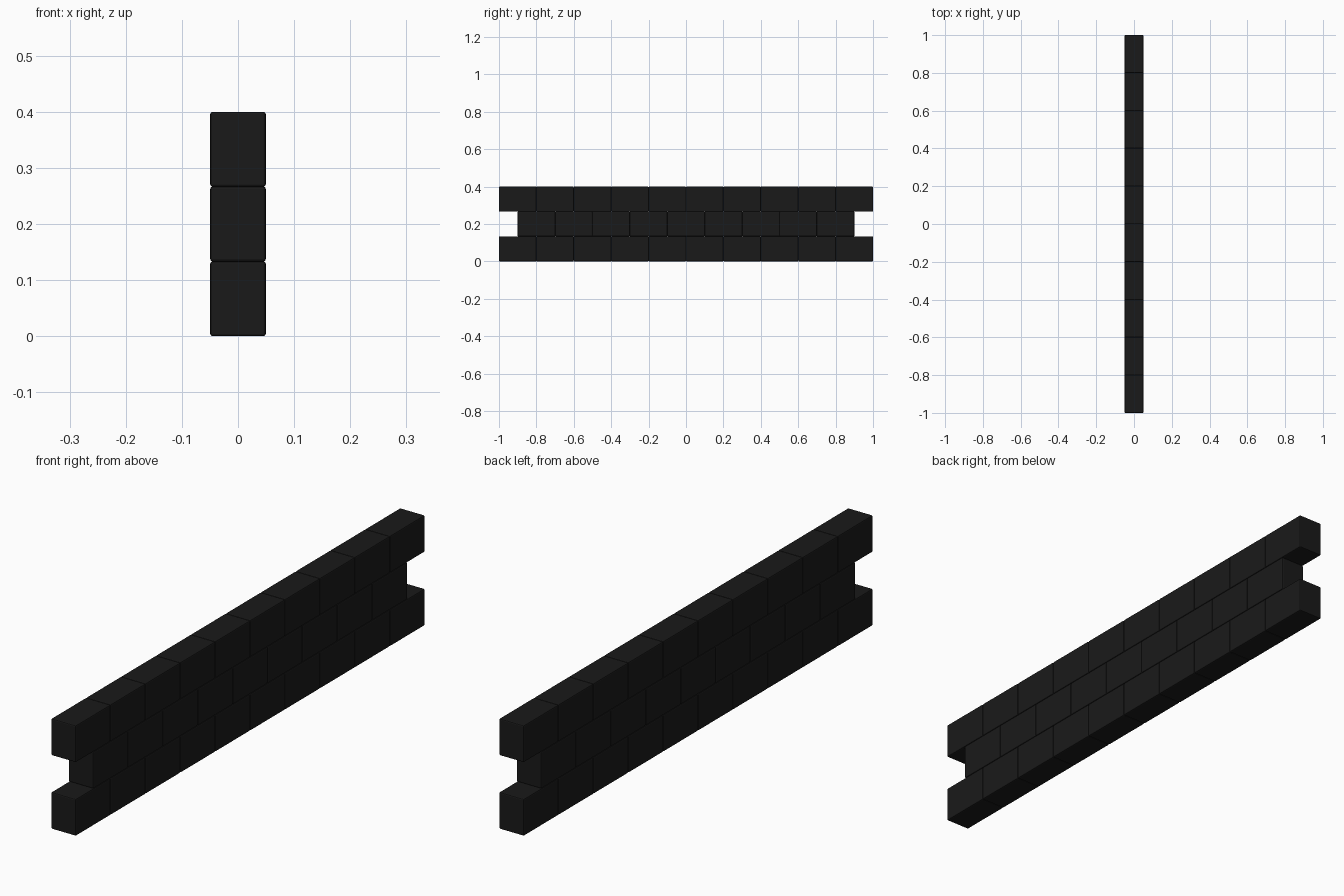
import bpy

if "Cube" in bpy.data.objects:
    bpy.data.objects.remove(bpy.data.objects["Cube"])

LENGTH, DEPTH, HEIGHT = 0.2, 0.099, 0.4 / 3

dark = bpy.data.materials.new("dark_stone")
dark.diffuse_color = (0.01, 0.01, 0.01, 1)
dark.use_nodes = True
dark.node_tree.nodes["Principled BSDF"].inputs["Base Color"].default_value = dark.diffuse_color


def brick(name, y, z):
    # one block with softly rounded edges
    bpy.ops.mesh.primitive_cube_add(size=1, location=(0, y, z))
    ob = bpy.context.object
    ob.name = name
    ob.scale = (DEPTH, LENGTH, HEIGHT)
    bpy.ops.object.transform_apply(location=False, rotation=False, scale=True)
    ob.data.materials.append(dark)
    bevel = ob.modifiers.new("rounded_edges", "BEVEL")
    bevel.width = 0.004
    bevel.segments = 2


# three courses; the middle one is one brick shorter, giving the staggered bond
for row, count in enumerate((10, 9, 10)):
    for i in range(count):
        y = (i - (count - 1) / 2) * LENGTH
        brick(f"brick_row{row + 1}_{i + 1}", y, (row + 0.5) * HEIGHT)
